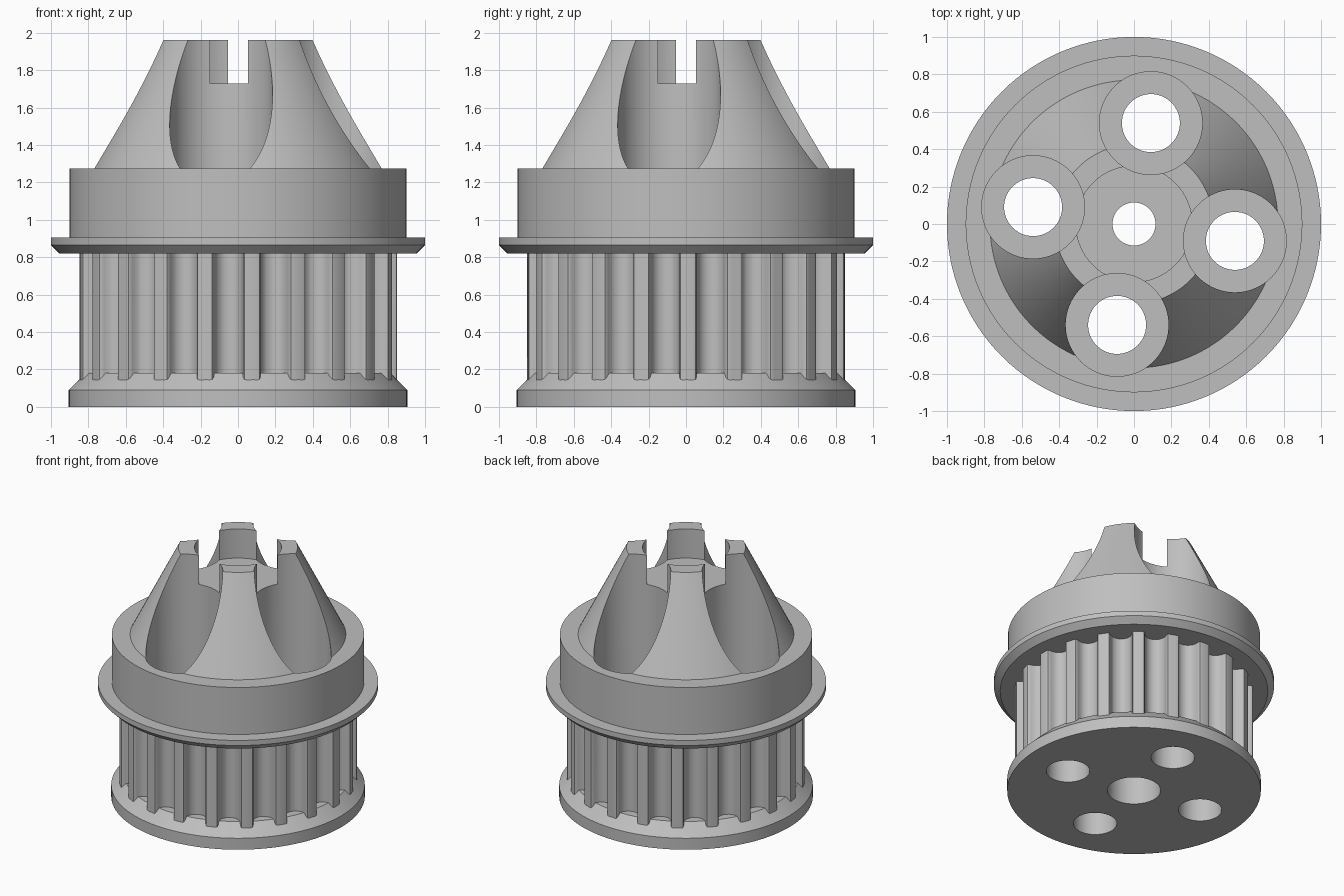
import bpy, bmesh, math
from mathutils import Matrix, Vector

cube = bpy.data.objects.get("Cube")
if cube:
    bpy.data.objects.remove(cube, do_unlink=True)

grey = bpy.data.materials.new("light_grey")
grey.use_nodes = True
colour = (0.52, 0.52, 0.52, 1)
grey.diffuse_color = colour
grey.node_tree.nodes["Principled BSDF"].inputs["Base Color"].default_value = colour


def make_object(name, bm):
    bmesh.ops.recalc_face_normals(bm, faces=bm.faces[:])
    mesh = bpy.data.meshes.new(name)
    bm.to_mesh(mesh)
    bm.free()
    mesh.materials.append(grey)
    obj = bpy.data.objects.new(name, mesh)
    bpy.context.collection.objects.link(obj)
    return obj


def lathe(name, profile, steps=128):
    bm = bmesh.new()
    verts = [bm.verts.new((r, 0, z)) for r, z in profile]
    edges = [bm.edges.new(pair) for pair in zip(verts, verts[1:])]
    bmesh.ops.spin(bm, geom=verts + edges, cent=(0, 0, 0), axis=(0, 0, 1),
                   angle=math.tau, steps=steps)
    bmesh.ops.remove_doubles(bm, verts=bm.verts[:], dist=1e-5)
    return make_object(name, bm)


def prism(name, outline, z0, z1):
    bm = bmesh.new()
    face = bm.faces.new([bm.verts.new((x, y, z0)) for x, y in outline])
    top = bmesh.ops.extrude_face_region(bm, geom=[face])["geom"]
    bmesh.ops.translate(bm, vec=(0, 0, z1 - z0),
                        verts=[g for g in top if isinstance(g, bmesh.types.BMVert)])
    return make_object(name, bm)


def cylinder(name, radius, z0, z1, x=0, y=0, sides=96):
    bm = bmesh.new()
    bmesh.ops.create_cone(bm, cap_ends=True, segments=sides, radius1=radius,
                          radius2=radius, depth=z1 - z0,
                          matrix=Matrix.Translation((x, y, (z0 + z1) / 2)))
    return make_object(name, bm)


def combine(target, tool, operation):
    tool.hide_render = True
    mod = target.modifiers.new("combine", 'BOOLEAN')
    mod.operation = operation
    mod.solver = 'EXACT'
    mod.object = tool
    bpy.context.view_layer.objects.active = target
    bpy.ops.object.modifier_apply(modifier=mod.name)
    bpy.data.objects.remove(tool, do_unlink=True)


# Turned body: lower flange, core, upper flange, collar and conical head
pulley = lathe("pulley_body", [
    (0, 0), (0.905, 0), (0.905, 0.09), (0.815, 0.18), (0.7, 0.18), (0.7, 0.82),
    (0.955, 0.82), (1, 0.865), (1, 0.905), (0.9, 0.905), (0.9, 1.275),
    (0.77, 1.275), (0.425, 1.96), (0, 1.96)])

# Toothed belt track with rounded grooves
TEETH = 21
half_groove = [(0.097, 0.005), (0.086, 0.006), (0.079, 0.017), (0.0765, 0.031),
               (0.072, 0.046), (0.067, 0.059), (0.06, 0.071), (0.047, 0.084),
               (0.033, 0.0935), (0.017, 0.099)]
groove = ([(-u, d) for u, d in half_groove] + [(0, 0.101)]
          + [(u, d) for u, d in reversed(half_groove)])
outline = []
for i in range(TEETH):
    turn = Matrix.Rotation(math.radians(0.75) + (i + 0.5) * math.tau / TEETH, 2)
    outline += [turn @ Vector((0.85 - d, u)) for u, d in groove]
combine(pulley, prism("belt_teeth", outline, 0.12, 0.85), 'UNION')

# Four deep pockets with through holes
for i in range(4):
    angle = math.radians(-9.5) + i * math.pi / 2
    x, y = 0.547 * math.cos(angle), 0.547 * math.sin(angle)
    combine(pulley, cylinder("pocket_cutter", 0.275, 0.9, 2.2, x, y), 'DIFFERENCE')
    combine(pulley, cylinder("hole_cutter", 0.155, -0.2, 1.1, x, y, 64), 'DIFFERENCE')

# Central recess, axle hole and lower bore
combine(pulley, cylinder("recess_cutter", 0.31, 1.73, 2.2), 'DIFFERENCE')
combine(pulley, cylinder("axle_cutter", 0.115, 0.5, 2.1, sides=64), 'DIFFERENCE')
combine(pulley, cylinder("bore_cutter", 0.19, -0.2, 0.9, sides=64), 'DIFFERENCE')

# Smooth curved walls, crisp edges
bpy.ops.object.select_all(action='DESELECT')
pulley.select_set(True)
bpy.context.view_layer.objects.active = pulley
bpy.ops.object.shade_smooth_by_angle(angle=math.radians(28))
